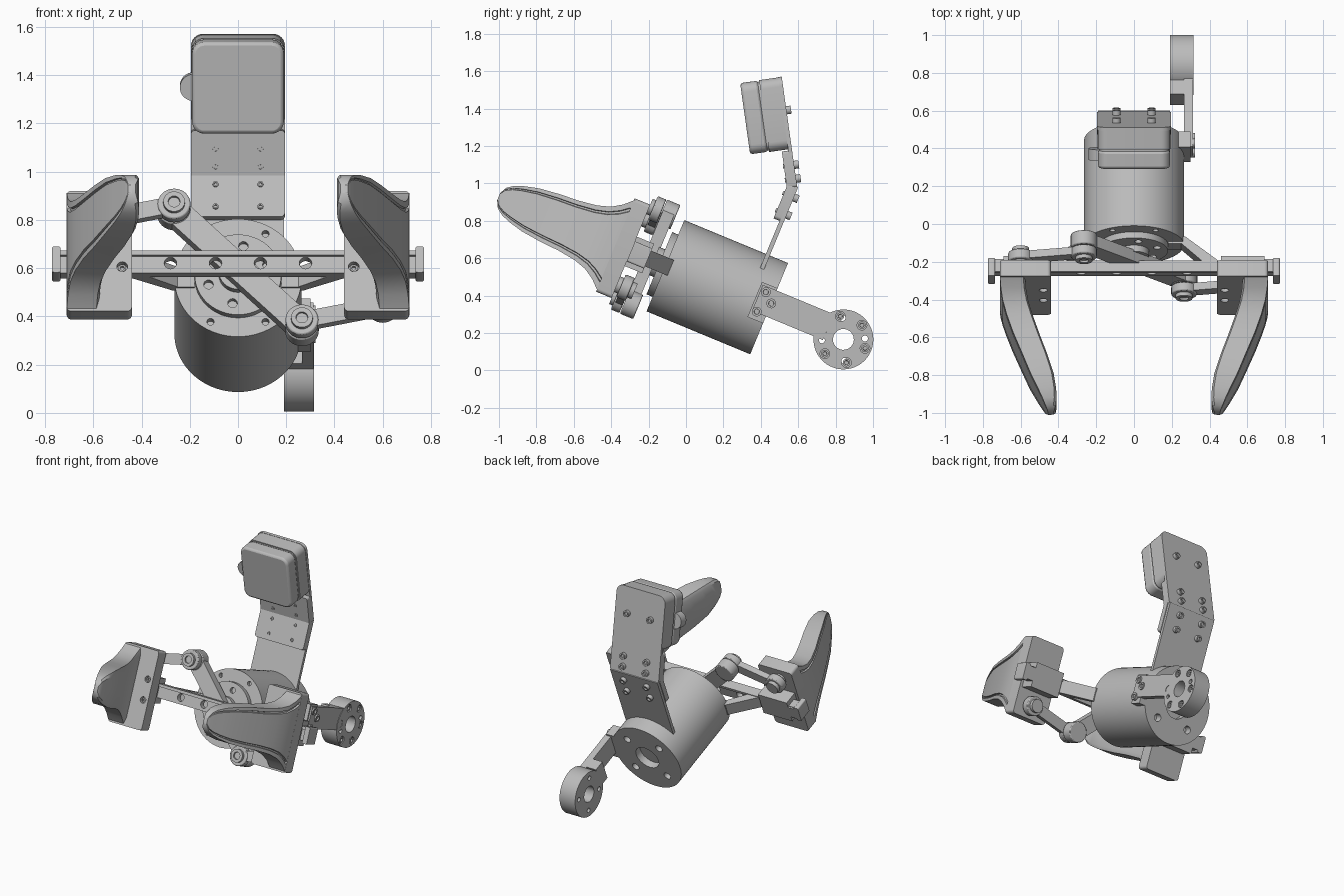
import bpy, bmesh, math
from mathutils import Matrix

cube = bpy.data.objects.get("Cube")
if cube:
    bpy.data.objects.remove(cube)

grey = bpy.data.materials.new("machined grey")
grey.use_nodes = True
COLOUR = (0.5, 0.5, 0.5, 1)
grey.diffuse_color = COLOUR
grey.node_tree.nodes["Principled BSDF"].inputs["Base Color"].default_value = COLOUR

# Frames: tilted gripper body and camera head
BODY = Matrix.Translation((0, -0.11, 0.56)) @ Matrix.Rotation(math.radians(-22.5), 4, "X")
HEAD = Matrix.Translation((0, 0.594, 0.985)) @ Matrix.Rotation(math.radians(8), 4, "X")
parts = []


def finish(name, bm, frame):
    bmesh.ops.recalc_face_normals(bm, faces=bm.faces[:])
    bm.transform(frame)
    mesh = bpy.data.meshes.new(name)
    bm.to_mesh(mesh)
    bm.free()
    mesh.materials.append(grey)
    obj = bpy.data.objects.new(name, mesh)
    bpy.context.collection.objects.link(obj)
    parts.append(obj)
    return obj


# 2D outlines
def arc(cx, cy, r, a0, a1, n):
    return [(cx + r * math.cos(math.radians(a0 + (a1 - a0) * i / n)),
             cy + r * math.sin(math.radians(a0 + (a1 - a0) * i / n))) for i in range(n + 1)]


def circle(cx, cy, r, n=32):
    return arc(cx, cy, r, 0, 360, n)[:-1]


def rect(x0, x1, y0, y1, r=0.0):
    if not r:
        return [(x0, y0), (x1, y0), (x1, y1), (x0, y1)]
    return (arc(x1 - r, y1 - r, r, 0, 90, 6) + arc(x0 + r, y1 - r, r, 90, 180, 6)
            + arc(x0 + r, y0 + r, r, 180, 270, 6) + arc(x1 - r, y0 + r, r, 270, 360, 6))


def capsule(p, q, r):
    a = math.degrees(math.atan2(q[1] - p[1], q[0] - p[0]))
    return arc(*q, r, a - 90, a + 90, 12) + arc(*p, r, a + 90, a + 270, 12)


PLACE = {"x": lambda u, v, d: (d, u, v), "y": lambda u, v, d: (u, d, v), "z": lambda u, v, d: (u, v, d)}


def add_prism(bm, outline, d0, d1, axis="y"):
    ends = [[bm.verts.new(PLACE[axis](u, v, d)) for u, v in outline] for d in (d0, d1)]
    n = len(outline)
    for i in range(n):
        j = (i + 1) % n
        bm.faces.new((ends[0][i], ends[0][j], ends[1][j], ends[1][i]))
    bm.faces.new(ends[0])
    return bm.faces.new(ends[1])


def prism(name, outline, d0, d1, axis="y", frame=BODY, bevel=0.0):
    bm = bmesh.new()
    add_prism(bm, outline, d0, d1, axis)
    obj = finish(name, bm, frame)
    if bevel:
        mod = obj.modifiers.new("soft edges", "BEVEL")
        mod.width, mod.segments, mod.angle_limit = bevel, 2, math.radians(50)
    return obj


def screw(name, u, v, d0, d1, r=0.022, axis="y", frame=BODY):
    # round head with a hexagonal socket at the d1 end
    bm = bmesh.new()
    cap = add_prism(bm, circle(u, v, r, 18), d0, d1, axis)
    bmesh.ops.recalc_face_normals(bm, faces=bm.faces[:])
    bmesh.ops.inset_individual(bm, faces=[cap], thickness=r * 0.45, depth=0)
    bmesh.ops.inset_individual(bm, faces=[cap], thickness=0.001, depth=-0.012)
    return finish(name, bm, frame)


def drill(obj, holes, d0, d1, axis="y", frame=BODY):
    bm = bmesh.new()
    for u, v, r in holes:
        add_prism(bm, circle(u, v, r, 20), d0, d1, axis)
    cutter = finish("drill", bm, frame)
    parts.remove(cutter)
    mod = obj.modifiers.new("holes", "BOOLEAN")
    mod.operation, mod.object, mod.solver = "DIFFERENCE", cutter, "EXACT"
    bpy.context.view_layer.objects.active = obj
    bpy.ops.object.modifier_apply(modifier=mod.name)
    bpy.data.objects.remove(cutter)


def ring(n, radius, r, start=0.0, cy=0.0, cz=0.0):
    return [(cy + radius * math.cos(math.radians(start) + i * math.tau / n),
             cz + radius * math.sin(math.radians(start) + i * math.tau / n), r) for i in range(n)]


# Motor body with front and rear holes
motor = prism("motor_body", circle(0, 0, 0.264, 72), 0, 0.6)
drill(motor, ring(6, 0.228, 0.015, 0), -0.05, 0.03)
drill(motor, [(0, 0, 0.09)] + ring(4, 0.18, 0.026, 45), 0.55, 0.7)
flange = prism("output_flange", circle(0, 0, 0.18, 48), -0.035, 0.005)
drill(flange, ring(6, 0.13, 0.02, 20), -0.1, -0.01)
prism("output_shaft", circle(0, 0, 0.08), -0.07, 0)

# Crank across the motor front
prism("crank_arm", capsule((-0.265, 0.26), (0.265, -0.26), 0.055), -0.125, -0.06)

# Guide rail
rail = prism("guide_rail", rect(-0.75, 0.75, -0.045, 0.045), -0.16, -0.118)
drill(rail, [(x, 0, 0.026) for x in (-0.28, -0.093, 0.093, 0.28)], -0.3, -0.05)
prism("rail_lip", rect(-0.74, 0.74, 0.03, 0.05), -0.175, -0.11)

# Finger stations: distance forward, half height, inner x, outer x
STATIONS = [
    (-0.965, 0.022, 0.425, 0.455), (-0.945, 0.06, 0.415, 0.468), (-0.91, 0.085, 0.41, 0.485),
    (-0.86, 0.104, 0.412, 0.51), (-0.78, 0.124, 0.425, 0.55), (-0.67, 0.137, 0.46, 0.595),
    (-0.56, 0.144, 0.5, 0.64), (-0.46, 0.158, 0.535, 0.675), (-0.39, 0.18, 0.558, 0.695),
    (-0.335, 0.215, 0.57, 0.705), (-0.285, 0.262, 0.575, 0.71)]


def finger(name, s):
    bm = bmesh.new()
    rows = []
    for y, h, xi, xo in STATIONS:
        groove = xo - 0.012
        side = [(xi, 0.82), (xi + 0.012, 1), (xo, 1), (xo, 0.84), (groove, 0.82), (groove, 0.76), (xo, 0.74)]
        loop = side + [(x, -k) for x, k in reversed(side)]
        rows.append([bm.verts.new((s * x, y, k * h)) for x, k in loop])
    for a, b in zip(rows, rows[1:]):
        for i in range(len(a)):
            j = (i + 1) % len(a)
            bm.faces.new((a[i], a[j], b[j], b[i]))
    bm.faces.new(rows[0])
    bm.faces.new(rows[-1])
    finish(name, bm, BODY)


for s, side in ((1, "left"), (-1, "right")):
    def span(x0, x1):
        return tuple(sorted((s * x0, s * x1)))

    # Finger, base plate and slider
    finger(side + "_finger", s)
    base = prism(side + "_finger_base", rect(*span(0.44, 0.71), -0.27, 0.27, 0.02), -0.29, -0.2)
    drill(base, [(s * x, z, 0.022) for x in (0.48, 0.675) for z in (-0.07, 0.07)], -0.4, -0.26)
    for z in (-0.07, 0.07):
        for x in (0.48, 0.675):
            screw(side + "_base_screw", s * x, z, -0.25, -0.275, 0.016)
    prism(side + "_slider", rect(*span(0.46, 0.69), -0.085, 0.085), -0.21, -0.1)

    # Rail end clip
    prism(side + "_rail_clip", rect(*span(0.735, 0.772), -0.058, 0.058, 0.01), -0.2, -0.1)
    prism(side + "_clip_back", rect(*span(0.66, 0.76), -0.045, 0.045), -0.118, -0.1)

    # Slanted strut from motor to rail
    prism(side + "_strut", [(s * x, y) for x, y in
          ((0.18, 0.03), (0.18, -0.01), (0.25, -0.01), (0.37, -0.12), (0.46, -0.12), (0.27, 0.03))],
          -0.045, 0.045, "z")

    # Connecting link, pivots and pins
    pin, end = (s * 0.265, -s * 0.26), (s * 0.6, -s * 0.19)
    prism(side + "_link", capsule(pin, end, 0.036), -0.172, -0.13)
    prism(side + "_crank_boss", circle(*pin, 0.07), -0.127, -0.05, bevel=0.006)
    prism(side + "_link_boss", circle(*pin, 0.068), -0.18, -0.131, bevel=0.006)
    screw(side + "_crank_pin", *pin, -0.17, -0.2, 0.045)
    prism(side + "_slider_boss", circle(*end, 0.066), -0.178, -0.125, bevel=0.006)
    prism(side + "_slider_pin", circle(*end, 0.045), -0.21, -0.1)
    screw(side + "_slider_pin_head", *end, -0.13, -0.105, 0.035)

# Camera mast: lower plate, folded bracket, upper plate
prism("mast_lower_plate", rect(-0.19, 0.19, 0.15, 0.66), 0.472, 0.495)
prism("mast_lower_bracket", rect(-0.195, 0.195, 0.455, 0.665, 0.02), 0.437, 0.475)
prism("mast_upper_bracket", rect(-0.195, 0.195, -0.005, 0.195, 0.015), -0.055, 0, frame=HEAD)
prism("mast_upper_plate", rect(-0.195, 0.195, 0.02, 0.592, 0.05), -0.02, 0, frame=HEAD)
for x in (-0.093, 0.093):
    for z in (0.5, 0.6):
        screw("mast_lower_screw", x, z, 0.49, 0.52)
        screw("mast_front_screw", x, z, 0.44, 0.43, 0.012)
    for z in (0.04, 0.115, 0.41):
        screw("mast_upper_screw", x, z, -0.01, 0.025, frame=HEAD)
    for z in (0.04, 0.115):
        screw("mast_front_screw", x, z, -0.05, -0.06, 0.012, frame=HEAD)

# Camera housing in two halves with a side tab
prism("camera_rear_shell", rect(-0.192, 0.192, 0.202, 0.59, 0.05), -0.122, -0.02, frame=HEAD)
prism("camera_seam", rect(-0.184, 0.184, 0.21, 0.582, 0.045), -0.135, -0.11, frame=HEAD)
prism("camera_front_shell", rect(-0.19, 0.19, 0.204, 0.588, 0.05), -0.225, -0.128, frame=HEAD, bevel=0.014)
prism("camera_tab", circle(-0.185, 0.395, 0.056), -0.2, -0.14, frame=HEAD)

# Side arm with mounting ring
prism("side_arm_clamp", rect(0.51, 0.6, -0.085, 0.118), 0.222, 0.3, "x")
prism("side_arm", rect(0.52, 0.93, -0.045, 0.105), 0.265, 0.312, "x")
prism("side_arm_stop", rect(0.82, 0.9, -0.045, 0.105), 0.19, 0.27, "x")
for y, z in ((0.55, 0.075), (0.6, 0.03), (0.545, -0.04)):
    screw("clamp_screw", y, z, 0.29, 0.322, 0.026, "x")
mount = prism("mounting_ring", circle(1.03, 0, 0.16, 56), 0.19, 0.315, "x")
drill(mount, [(1.03, 0, 0.056)] + ring(4, 0.115, 0.016, 25, 1.03), 0.1, 0.4, "x")
drill(mount, ring(6, 0.125, 0.026, 0, 1.03), 0.3, 0.4, "x")
for y, z, r in ring(6, 0.125, 0.02, 0, 1.03):
    screw("mounting_ring_screw", y, z, 0.295, 0.312, r, "x")

# Smooth rounded surfaces, keep hard edges
bpy.ops.object.select_all(action="DESELECT")
for obj in parts:
    obj.select_set(True)
bpy.context.view_layer.objects.active = parts[0]
bpy.ops.object.shade_smooth_by_angle(angle=math.radians(32))
